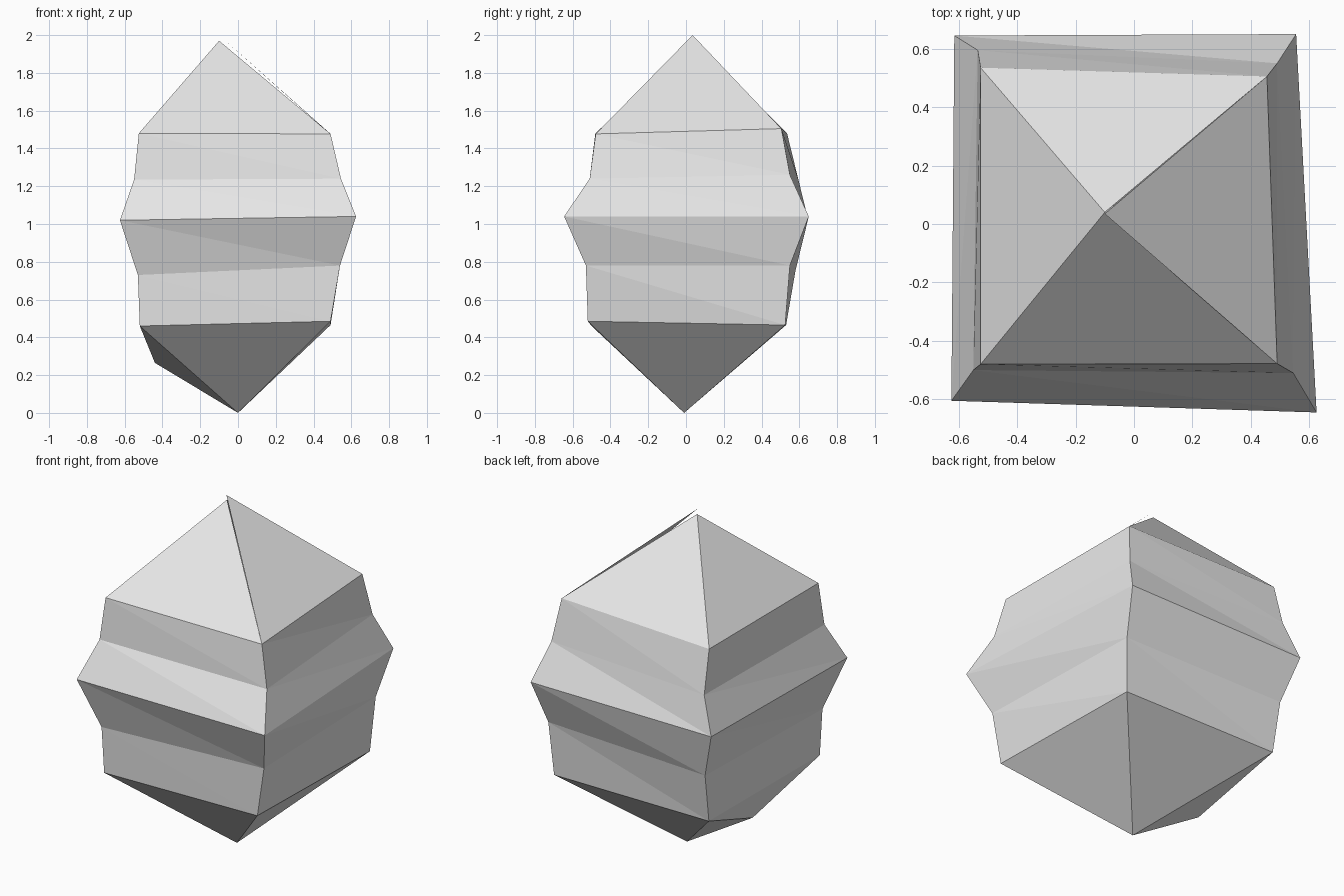
import bpy

stone = bpy.data.materials.new("pale grey stone")
stone.diffuse_color = (0.8, 0.8, 0.8, 1)


def build(name, verts, faces):
    mesh = bpy.data.meshes.new(name)
    mesh.from_pydata(verts, [], faces)
    mesh.materials.append(stone)
    obj = bpy.data.objects.new(name, mesh)
    bpy.context.collection.objects.link(obj)
    return obj


# Uneven square rings, bottom to top: front left, front right, back right, back left
rings = [
    [(-0.52, -0.50, 0.46), (0.49, -0.52, 0.485), (0.49, 0.525, 0.465), (-0.52, 0.53, 0.465)],
    [(-0.53, -0.51, 0.73), (0.54, -0.53, 0.78), (0.51, 0.55, 0.78), (-0.53, 0.58, 0.755)],
    [(-0.625, -0.605, 1.02), (0.625, -0.645, 1.04), (0.555, 0.65, 1.04), (-0.615, 0.645, 1.03)],
    [(-0.55, -0.50, 1.235), (0.545, -0.51, 1.24), (0.49, 0.55, 1.26), (-0.535, 0.595, 1.235)],
    [(-0.525, -0.48, 1.48), (0.49, -0.478, 1.477), (0.455, 0.505, 1.505), (-0.525, 0.535, 1.48)],
]

# Faceted walls, each panel split from upper left to lower right
faces = []
for r in range(len(rings) - 1):
    for c in range(4):
        n = (c + 1) % 4
        a, b = r * 4 + c, r * 4 + n
        faces += [(a, b, a + 4), (b, b + 4, a + 4)]
build("walls", sum(rings, []), faces)

# Roof: four facets, the right one rising slightly above the others
top = rings[-1]
low_peak, high_peak = (-0.10, 0.04, 1.97), (-0.10, 0.035, 2.0)
for c, side in enumerate(("front", "right", "back", "left")):
    peak = high_peak if side == "right" else low_peak
    build("roof_" + side, [top[c], top[(c + 1) % 4], peak], [(0, 1, 2)])

# Pointed base, with the left side bulging out to a ridge point
base = rings[0] + [(0.0, -0.01, 0.0), (-0.44, 0.01, 0.265)]
build("base", base, [(1, 0, 4), (2, 1, 4), (3, 2, 4), (0, 3, 5), (3, 4, 5), (4, 0, 5)])
